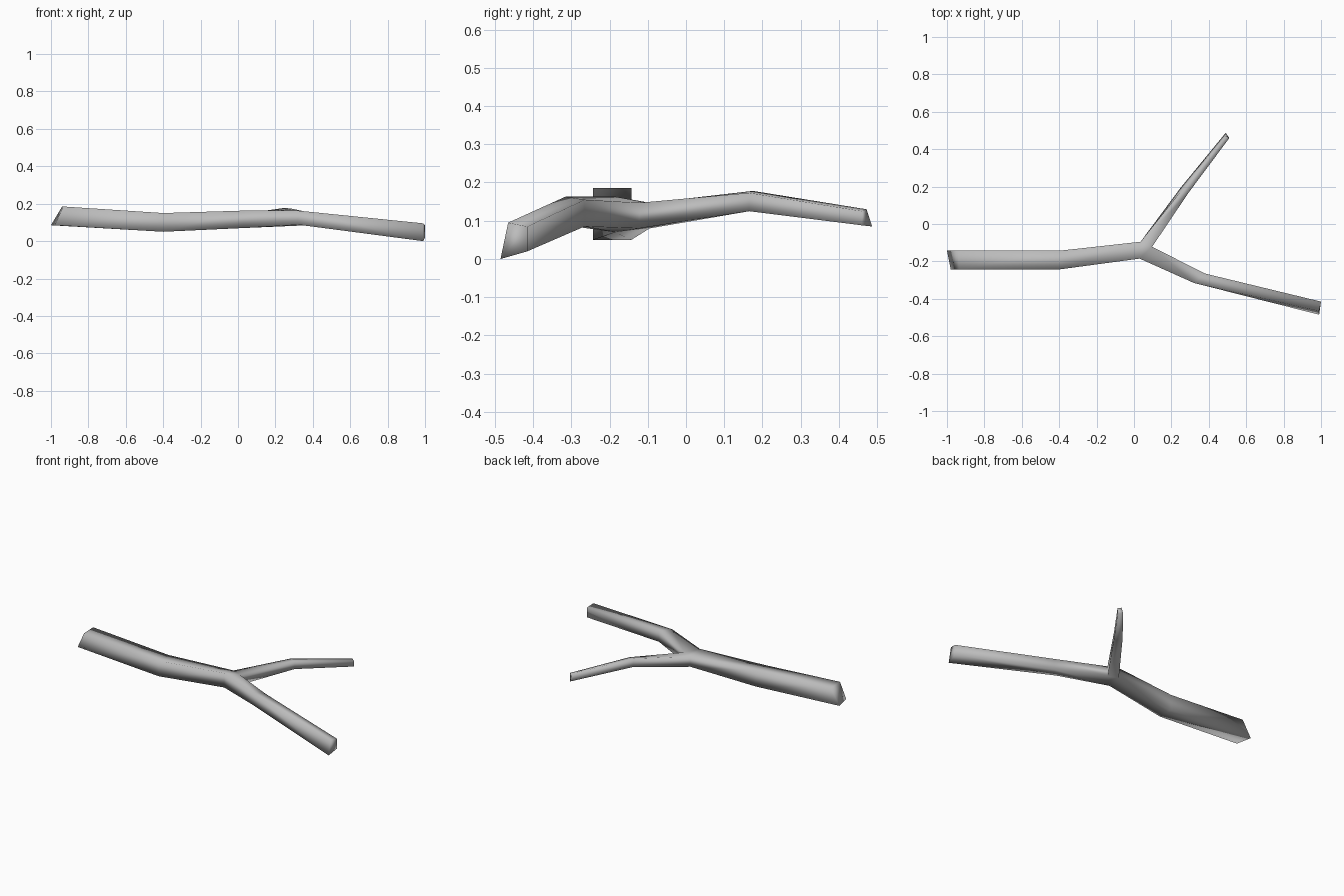
import bpy
import bmesh
from mathutils import Vector

# Remove the default object
default_cube = bpy.data.objects.get("Cube")
if default_cube:
    bpy.data.objects.remove(default_cube, do_unlink=True)

# One plain bark colour
bark_material = bpy.data.materials.new("bark grey")
bark_material.use_nodes = True
bark_colour = (0.5, 0.5, 0.5, 1)
bark_material.diffuse_color = bark_colour
shader = bark_material.node_tree.nodes["Principled BSDF"]
shader.inputs["Base Color"].default_value = bark_colour

branch_bmesh = bmesh.new()


def corner_pair(x, y, bottom, top, lean=(0, 0)):
    """One side of a cross-section: a bottom and a top corner, the top shifted by lean."""
    lower = branch_bmesh.verts.new(Vector((x, y, bottom)))
    upper = branch_bmesh.verts.new(Vector((x + lean[0], y + lean[1], top)))
    return lower, upper


def section_loop(section):
    """Four corners of a section in order around the limb."""
    (right_low, right_high), (left_low, left_high) = section
    return [right_low, left_low, left_high, right_high]


def join_sections(*sections):
    """Skin a limb along its sections and close its far end."""
    loops = [section_loop(section) for section in sections]
    for near, far in zip(loops, loops[1:]):
        for index in range(len(near)):
            following = (index + 1) % len(near)
            branch_bmesh.faces.new((near[index], near[following], far[following], far[index]))
    branch_bmesh.faces.new(loops[-1])


# Fork: three shared corner pairs
fork_front = corner_pair(0.03, -0.185, 0.07, 0.163)
fork_back = corner_pair(0.035, -0.095, 0.08, 0.147)
crotch = corner_pair(0.097, -0.122, 0.08, 0.147)
for level in range(2):
    branch_bmesh.faces.new((fork_front[level], crotch[level], fork_back[level]))

# Thick stem with a slanted cut end
stem_bend = (corner_pair(-0.4, -0.243, 0.05, 0.15),
             corner_pair(-0.4, -0.143, 0.05, 0.15))
stem_end = (corner_pair(-0.98, -0.243, 0.085, 0.185, (0.045, 0)),
            corner_pair(-1, -0.143, 0.085, 0.185, (0.06, 0)))
join_sections((fork_front, fork_back), stem_bend, stem_end)

# Long drooping limb
limb_bend = (corner_pair(0.32, -0.315, 0.088, 0.163),
             corner_pair(0.38, -0.265, 0.085, 0.155))
limb_tip = (corner_pair(0.99, -0.485, 0, 0.095, (0, 0.02)),
            corner_pair(1, -0.415, 0.02, 0.085))
join_sections((fork_front, crotch), limb_bend, limb_tip)

# Thin twig at the back
twig_bend = (corner_pair(0.29, 0.165, 0.125, 0.173),
             corner_pair(0.25, 0.195, 0.13, 0.178, (0, -0.02)))
twig_tip = (corner_pair(0.51, 0.46, 0.088, 0.125),
            corner_pair(0.49, 0.487, 0.085, 0.13, (0, -0.015)))
join_sections((crotch, fork_back), twig_bend, twig_tip)

# Finish the mesh with soft shading
bmesh.ops.recalc_face_normals(branch_bmesh, faces=branch_bmesh.faces)
for face in branch_bmesh.faces:
    face.smooth = True
branch_mesh = bpy.data.meshes.new("forked_branch")
branch_bmesh.to_mesh(branch_mesh)
branch_bmesh.free()
branch_mesh.materials.append(bark_material)
branch_object = bpy.data.objects.new("forked_branch", branch_mesh)
bpy.context.collection.objects.link(branch_object)
